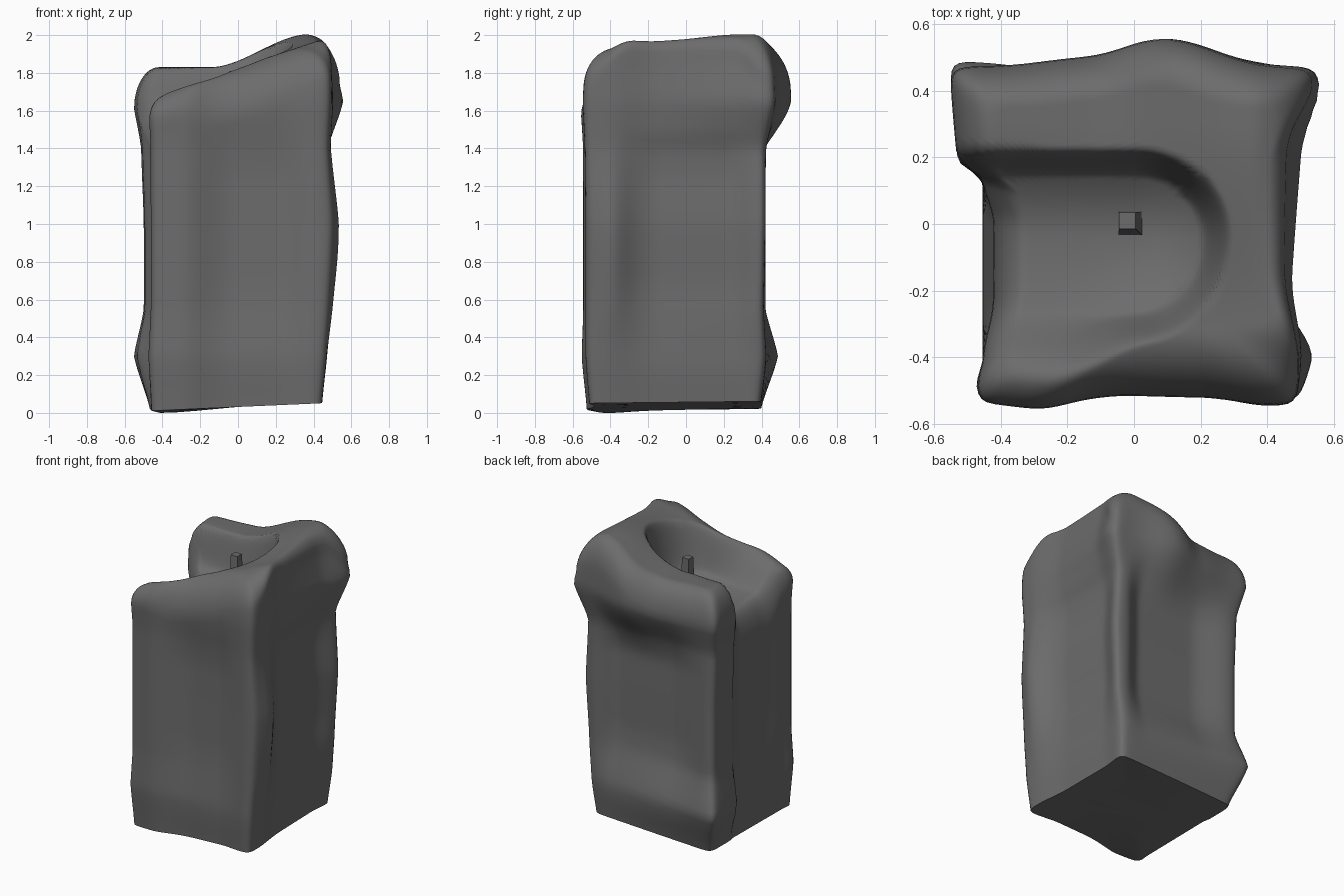
import bpy, bmesh, math

if "Cube" in bpy.data.objects:
    bpy.data.objects.remove(bpy.data.objects["Cube"])

wax = bpy.data.materials.new("dark_grey_wax")
wax.diffuse_color = (0.15, 0.15, 0.15, 1)
wax.use_nodes = True
wax.node_tree.nodes["Principled BSDF"].inputs["Base Color"].default_value = wax.diffuse_color

# Corner positions (x, y) of the block at each key height
KEYS = [0.0, 0.3, 0.55, 1.0, 1.4, 1.65, 1.9]
FL = [(-.46, -.51), (-.47, -.54), (-.46, -.53), (-.46, -.53), (-.46, -.53), (-.47, -.545), (-.45, -.53)]
FR = [(.44, -.51), (.465, -.53), (.48, -.53), (.50, -.53), (.48, -.535), (.49, -.545), (.49, -.53)]
BR = [(.43, .39), (.455, .42), (.48, .41), (.50, .42), (.48, .42), (.56, .47), (.50, .46)]
BL = [(-.46, .39), (-.555, .49), (-.50, .42), (-.50, .42), (-.515, .42), (-.56, .48), (-.52, .48)]
N = 160


def smooth(a, b, v):
    t = min(max((v - a) / (b - a), 0), 1)
    return t * t * (3 - 2 * t)


def bell(v, centre, width):
    return math.exp(-((v - centre) / width) ** 2)


def mix(a, b, t):
    return a + (b - a) * t


def corner(table, z):
    z = min(max(z, KEYS[0]), KEYS[-1] - 1e-6)
    i = max(k for k in range(len(KEYS) - 1) if KEYS[k] <= z)
    t = mix((z - KEYS[i]) / (KEYS[i + 1] - KEYS[i]), smooth(KEYS[i], KEYS[i + 1], z), 0.3)
    return [mix(table[i][k], table[i + 1][k], t) for k in (0, 1)]


def square(i):
    # i-th point round a unit square with softened corners
    side, t = divmod(i / N * 4, 1)
    a = -1 + 2 * t
    u, v = [(a, -1), (1, a), (-a, 1), (-1, -a)][int(side)]
    f = 1.005 / (abs(u) ** 22 + abs(v) ** 22) ** (1 / 22)
    return u * f, v * f


def outline(u, v, z):
    # section through the block, with sunken sides and the stepped left face
    a, b, c, d = (corner(k, z) for k in (FL, FR, BR, BL))
    s, t = (u + 1) / 2, (v + 1) / 2
    x, y = (mix(mix(a[k], b[k], s), mix(d[k], c[k], s), t) for k in (0, 1))
    top = smooth(1.2, 1.67, z)
    body = smooth(.15, .75, z) * (1 - smooth(1.2, 1.65, z))
    if u > .8:
        x += .035 * bell(y, -.39, .09) * bell(z, .9, .45)
        x -= mix(.02, .065, max(body, .5 * top)) * smooth(-.42, -.14, y) * smooth(.42, .2, y)
    if u < -.8:
        x = mix(x, max(x, -.455), smooth(.2, .12, y) * smooth(-.5, -.4, y))
        x += .035 * body * smooth(-.45, -.22, y) * smooth(.15, 0, y)
    if v > .8:
        y += .08 * top * bell(x, .1, .2) + .02 * top * bell(x, -.2, .15)
        y -= .065 * body * smooth(.42, .25, x) * smooth(-.45, -.15, x)
    if v < -.8:
        y -= .012 * bell(x, -.28, .1)
        y += mix(.025, .055, body) * smooth(-.3, .0, x) * smooth(.42, .2, x)
    return x, y


def surface(x, y):
    # sloping rim with a melted bowl that breaks out through the left side
    front = 1.83 + .33 * max(x, -.4)
    back = 1.83 + .175 * smooth(-.15, .38, x) - .06 * smooth(.35, .55, x)
    rim = mix(front, back, smooth(-.3, .3, y))
    dy = y + .04
    left = smooth(.05, -.25, x)
    dy /= .25 if dy > 0 else mix(.30, .42, left)
    d = math.hypot(max(x, 0) / .27, dy)
    inner = mix(.75, .5, left) if y < -.04 else .75
    return mix(rim, 1.51 + .12 * min(d, 1.2) ** 2, smooth(1.08, inner, d))


def drop(u, v, s):
    # rounding of the top edge: broad at the front right, tight on the right side
    right = smooth(.6, .95, u) * (1 - smooth(.6, .95, v))
    front = smooth(-.5, -1, v)
    fr = front * smooth(-.7, .2, u)
    gap = smooth(-.6, -.95, u) * smooth(-.75, -.5, v) * smooth(.5, .25, v)
    amp = mix(mix(.22, .08, right), .26, fr)
    amp = mix(amp, .14, front * (1 - smooth(-.8, -.3, u)))
    t = min((1 - s) / mix(mix(.24, .12, right), .42, fr), 1)
    return mix(amp, .24, gap) * (1 - math.sqrt(1 - (1 - t) ** 2))


def finish(name, bm):
    bmesh.ops.recalc_face_normals(bm, faces=bm.faces)
    me = bpy.data.meshes.new(name)
    bm.to_mesh(me)
    bm.free()
    ob = bpy.data.objects.new(name, me)
    bpy.context.collection.objects.link(ob)
    me.materials.append(wax)
    bpy.context.view_layer.objects.active = ob
    ob.select_set(True)
    bpy.ops.object.shade_smooth_by_angle(angle=math.radians(50))
    ob.select_set(False)


# Candle block: outer wall rings, then rings shrinking over the rim into the bowl
bm = bmesh.new()
rings = []
pts = [square(i) for i in range(N)]
tops = []
for u, v in pts:
    x, y = outline(u, v, 1.67)
    tops.append(surface(x, y) - drop(u, v, 1))
for j in range(41):
    ring = []
    for (u, v), zt in zip(pts, tops):
        z = mix(.035 + .02 * u + .005 * v, zt, j / 40)
        x, y = outline(u, v, z)
        ring.append(bm.verts.new((x, y, z)))
    rings.append(ring)
last = [w.co.copy() for w in rings[-1]]
for j in range(1, 50):
    s = 1 - (j / 50) ** 1.3
    ring = []
    for p, (u, v) in zip(last, pts):
        x, y = p.x * s, mix(-.03, p.y, s)
        ring.append(bm.verts.new((x, y, surface(x, y) - drop(u, v, s))))
    rings.append(ring)
# Underside: slightly lower towards the front left
foot = []
for s in (.9, .75, .5):
    foot.append([bm.verts.new((w.co.x * s, w.co.y * s, w.co.z - .012 *
                 bell(w.co.x * s, -.4, .15) * bell(w.co.y * s, -.4, .15))) for w in rings[0]])
rings = foot[::-1] + rings
for r, q in zip(rings, rings[1:]):
    for i in range(N):
        k = (i + 1) % N
        bm.faces.new((r[i], r[k], q[k], q[i]))
bm.faces.new(rings[0])
bm.faces.new(rings[-1])
low = min(w.co.z for w in bm.verts)
for w in bm.verts:
    if w.co.z < .3:
        w.co.z -= low * (1 - w.co.z / .3)
finish("candle_block", bm)

# Wick: small square stub leaning slightly
bm = bmesh.new()
bmesh.ops.create_cube(bm, size=1)
for w in bm.verts:
    up = w.co.z > 0
    k = .05 if up else .075
    w.co = (w.co.x * k - (.02 if up else .01), w.co.y * k + (.01 if up else 0), 1.81 if up else 1.45)
finish("wick", bm)
